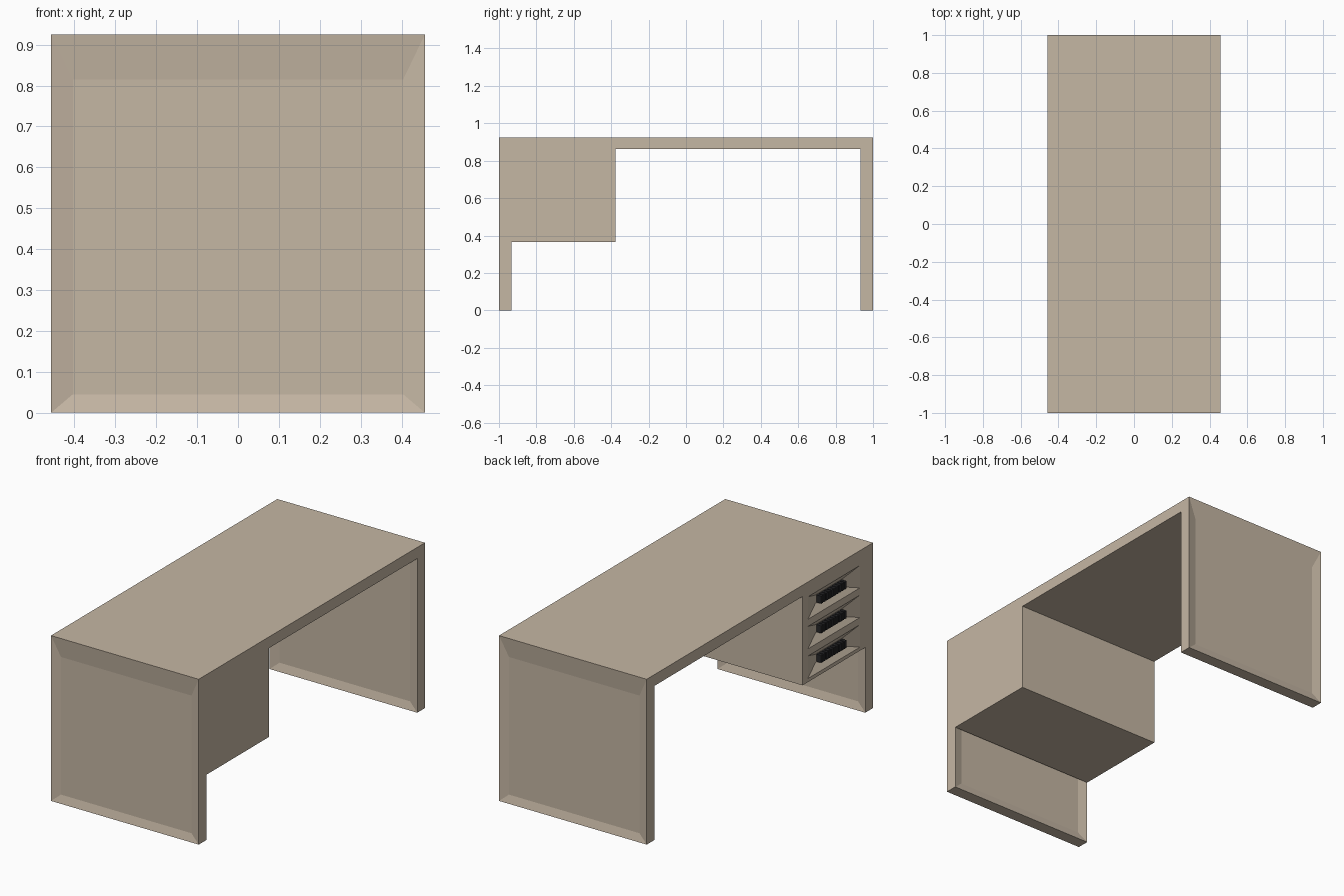
import bpy, bmesh
from mathutils import Vector, Matrix

if "Cube" in bpy.data.objects:
    bpy.data.objects.remove(bpy.data.objects["Cube"])

W, H = 0.457, 0.925          # half width, height
TOP, LEG = 0.862, 0.932      # underside of top, inner face of legs
CAB0, CAB1, CABZ = -0.932, -0.377, 0.365


def material(name, rgb):
    m = bpy.data.materials.new(name)
    m.diffuse_color = (*rgb, 1)
    m.use_nodes = True
    m.node_tree.nodes["Principled BSDF"].inputs["Base Color"].default_value = m.diffuse_color
    return m


wood = material("pale wood", (0.56, 0.472, 0.371))
black = material("handle black", (0.02, 0.02, 0.022))


def finish(bm, name, mat):
    bmesh.ops.recalc_face_normals(bm, faces=bm.faces[:])
    me = bpy.data.meshes.new(name)
    bm.to_mesh(me)
    bm.free()
    me.materials.append(mat)
    ob = bpy.data.objects.new(name, me)
    bpy.context.collection.objects.link(ob)
    return ob


def add_box(bm, lo, hi):
    lo, hi = Vector(lo), Vector(hi)
    mat = Matrix.Translation((lo + hi) / 2) @ Matrix.Diagonal((*(hi - lo), 1))
    bmesh.ops.create_cube(bm, size=1, matrix=mat)


def inset_to(bm, face, axis, a, z, push=0.0):
    """Inset a face to the range a (along axis) by z, then push it inwards."""
    inward = -face.normal.copy()
    bmesh.ops.inset_individual(bm, faces=[face], thickness=0.005)
    c = face.calc_center_median()
    for v in face.verts:
        v.co[axis] = a[0] if v.co[axis] < c[axis] else a[1]
        v.co.z = z[0] if v.co.z < c.z else z[1]
        v.co += inward * push


# desk frame: U profile extruded across, recessed panels on both sides of each leg
bm = bmesh.new()
outline = [(-1, 0), (-1, H), (1, H), (1, 0), (LEG, 0), (LEG, TOP), (-LEG, TOP), (-LEG, 0)]
f = bm.faces.new([bm.verts.new((-W, y, z)) for y, z in outline])
ext = bmesh.ops.extrude_face_region(bm, geom=[f])
bmesh.ops.translate(bm, vec=(2 * W, 0, 0),
                    verts=[g for g in ext["geom"] if isinstance(g, bmesh.types.BMVert)])
bmesh.ops.recalc_face_normals(bm, faces=bm.faces[:])
bm.normal_update()
for f in [f for f in bm.faces if abs(f.normal.y) > 0.9]:
    inset_to(bm, f, 0, (-0.404, 0.404), (0.045, 0.815), 0.012)
finish(bm, "desk_frame", wood)

# drawer cabinet with three funnel-shaped drawer fronts facing -x
bm = bmesh.new()
add_box(bm, (-W, CAB0, CABZ), (W, CAB1, TOP))
step = (TOP - CABZ) / 3
for i in (1, 2):
    bmesh.ops.bisect_plane(bm, geom=bm.verts[:] + bm.edges[:] + bm.faces[:],
                           plane_co=(0, 0, CABZ + i * step), plane_no=(0, 0, 1))
bm.normal_update()
mid = (CAB0 + CAB1) / 2
for f in [f for f in bm.faces if f.normal.x < -0.9]:
    cz = f.calc_center_median().z
    inset_to(bm, f, 1, (mid - 0.23, mid + 0.23), (cz - 0.063, cz + 0.063))
    bm.normal_update()
    inset_to(bm, f, 1, (mid - 0.12, mid + 0.12), (cz - 0.023, cz + 0.023), 0.03)
finish(bm, "drawer_cabinet", wood)

# ribbed drawer handles
RIBS = 10
pitch = 0.23 / RIBS
for i in range(3):
    cz = CABZ + (i + 0.5) * step
    bm = bmesh.new()
    add_box(bm, (-W + 0.005, mid - 0.112, cz - 0.017), (-W + 0.032, mid + 0.112, cz + 0.017))
    for k in range(RIBS):
        y = mid - 0.115 + k * pitch
        add_box(bm, (-W, y + 0.003, cz - 0.021), (-W + 0.031, y + pitch - 0.003, cz + 0.021))
    finish(bm, f"drawer_handle_{i + 1}", black)
